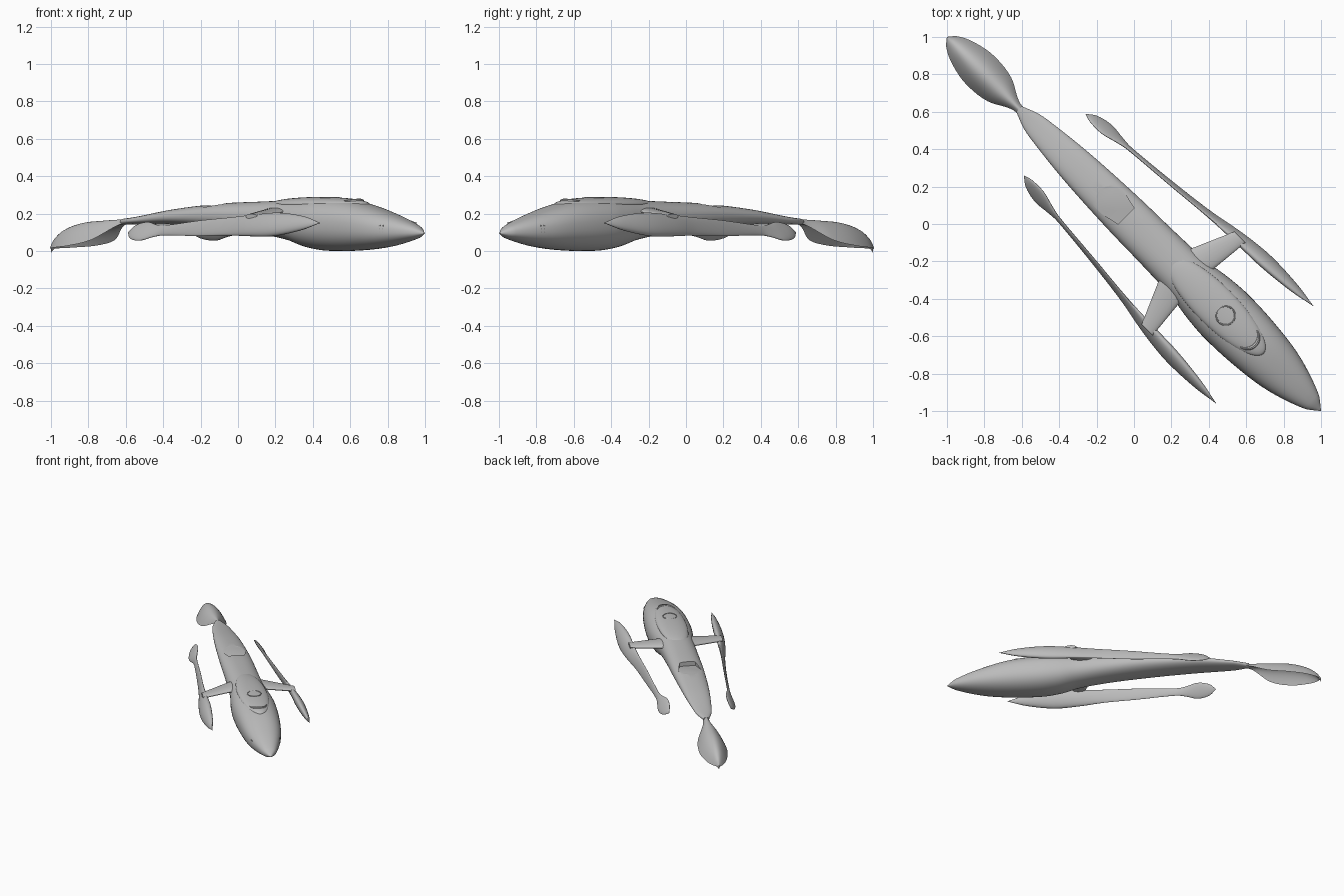
import bpy, bmesh, math
from mathutils import Matrix, Vector

cube = bpy.data.objects.get("Cube")
if cube:
    bpy.data.objects.remove(cube, do_unlink=True)

# The craft is built along +x (nose) and turned diagonally when placed
TURN = Matrix.Rotation(math.radians(-45), 4, 'Z')

hull_grey = bpy.data.materials.new("hull_grey")
hull_grey.use_nodes = True
GREY = (0.5, 0.5, 0.5, 1)
hull_grey.diffuse_color = GREY
hull_grey.node_tree.nodes["Principled BSDF"].inputs["Base Color"].default_value = GREY


def place(name, bm, angle=35):
    """Turn a bmesh into a shaded, coloured object."""
    bmesh.ops.remove_doubles(bm, verts=bm.verts, dist=0.0002)
    bmesh.ops.recalc_face_normals(bm, faces=bm.faces)
    bm.transform(TURN)
    mesh = bpy.data.meshes.new(name)
    bm.to_mesh(mesh)
    bm.free()
    mesh.materials.append(hull_grey)
    obj = bpy.data.objects.new(name, mesh)
    bpy.context.collection.objects.link(obj)
    shade(obj, angle)
    return obj


def shade(obj, angle):
    bpy.ops.object.select_all(action='DESELECT')
    obj.select_set(True)
    bpy.context.view_layer.objects.active = obj
    bpy.ops.object.shade_smooth_by_angle(angle=math.radians(angle))


def loft(rings):
    """Skin a list of equal-length point rings and cap both ends."""
    bm = bmesh.new()
    loops = [[bm.verts.new(p) for p in ring] for ring in rings]
    for a, b in zip(loops, loops[1:]):
        for i in range(len(a)):
            j = (i + 1) % len(a)
            bm.faces.new((a[i], a[j], b[j], b[i]))
    bm.faces.new(loops[0])
    bm.faces.new(loops[-1])
    return bm


def refine(stations, steps=5):
    """Cubic interpolation between stations, using the first column as length."""
    def slope(i, k):
        lo, hi = max(i - 1, 0), min(i + 1, len(stations) - 1)
        return (stations[hi][k] - stations[lo][k]) / (stations[hi][0] - stations[lo][0])

    result = []
    for i in range(len(stations) - 1):
        a, b = stations[i], stations[i + 1]
        span = b[0] - a[0]
        for s in range(steps):
            t = s / steps
            row = [a[0] + span * t]
            for k in range(1, len(a)):
                m, n = slope(i, k) * span, slope(i + 1, k) * span
                d = a[k] - b[k]
                row.append(a[k] + m * t - (3 * d + 2 * m + n) * t * t + (2 * d + m + n) * t ** 3)
            result.append(row)
    result.append(list(stations[-1]))
    return result


def oval(u, v, z, w, h, tilt=0, power=2, count=32):
    """Superellipse ring across the length axis, leaning by tilt."""
    points = []
    for i in range(count):
        a = math.tau * i / count
        c, s = math.cos(a), math.sin(a)
        p = max(w, 0.0005) * math.copysign(abs(c) ** (2 / power), c)
        q = max(h, 0.0005) * math.copysign(abs(s) ** (2 / power), s)
        points.append((u, v + p * math.cos(tilt) - q * math.sin(tilt),
                       z + p * math.sin(tilt) + q * math.cos(tilt)))
    return points


def tube(center, radius, thick, start, end, count=32):
    """Round bar bent along an arc on the deck."""
    rings = []
    for i in range(count + 1):
        a = start + (end - start) * i / count
        out = Vector((math.cos(a), math.sin(a), 0))
        taper = thick * (1 if end - start > 5 else 0.2 + math.sin(math.pi * i / count) * 0.8)
        rings.append([Vector(center) + out * (radius + taper * math.cos(b))
                      + Vector((0, 0, taper * math.sin(b)))
                      for b in (math.tau * k / 8 for k in range(8))])
    return loft(rings)


# Fuselage: length, half width, top, bottom
HULL = [
    (1.414, 0, .095, .094), (1.34, .055, .14, .065), (1.13, .125, .21, .022),
    (.92, .155, .262, .003), (.7, .165, .28, .001), (.56, .155, .278, .018),
    (.42, .135, .272, .055), (.2, .125, .265, .09), (-.1, .118, .255, .12),
    (-.45, .098, .225, .14), (-.7, .07, .19, .142), (-.78, .055, .18, .142),
    (-.87, .021, .172, .142)]
fuselage = place("fuselage", loft(
    [oval(u, 0, (t + b) / 2, w, (t - b) / 2, power=2.3, count=48)
     for u, w, t, b in refine(HULL)]))

# Sloping recess in the rear deck
outline = [(-.06, -.06), (-.06, .06), (-.17, .085), (-.25, .07), (-.265, 0), (-.25, -.07), (-.17, -.085)]
cutter = place("recess_cutter", loft(
    [[(u, v, .222 - (u + .06) * .11) for u, v in outline], [(u, v, .3) for u, v in outline]]))
cutter.hide_render = True
cut = fuselage.modifiers.new("recess", 'BOOLEAN')
cut.operation = 'DIFFERENCE'
cut.solver = 'EXACT'
cut.object = cutter
bpy.context.view_layer.objects.active = fuselage
bpy.ops.object.modifier_apply(modifier=cut.name)
bpy.data.objects.remove(cutter, do_unlink=True)
shade(fuselage, 35)

# Tail blade, an arched leaf: length, half width, crown height, edge height
BLADE = [
    (-.83, .021, .172, .155), (-.9, .03, .168, .13), (-1.02, .09, .162, .06),
    (-1.17, .106, .15, .03), (-1.3, .08, .115, .02), (-1.38, .04, .065, .015),
    (-1.414, .001, .02, .015)]
rings = []
for u, w, crown, edge in refine(BLADE):
    across = [i / 8 - 1 for i in range(17)]
    arch = [(t, edge + (crown - edge) * (1 - t * t)) for t in across]
    under = [(t, z - .03 * (1 - t * t)) for t, z in arch[1:-1]]
    rings.append([(u, w * t, z) for t, z in arch + under[::-1]])
place("tail_blade", loft(rings), 50)

# Canopy bubble
bm = bmesh.new()
bmesh.ops.create_uvsphere(bm, u_segments=48, v_segments=24, radius=1)
bm.transform(Matrix.Translation((.62, 0, .25)) @ Matrix.Diagonal((.36, .11, .039, 1)))
place("canopy", bm)
place("hatch_ring", tube((.693, 0, .286), .05, .004, 0, math.tau))
place("visor_ridge", tube((.85, 0, .268), .065, .012, -1.3, 1.3))

# Side pods with boom and paddle: length, offset, height, half width, half height, lean
POD = [
    (.99, .368, .15, 0, 0, .4), (.85, .364, .148, .02, .04, .42),
    (.64, .357, .142, .031, .068, .43), (.45, .345, .137, .024, .062, .4),
    (.25, .322, .132, .012, .05, .3), (0, .295, .122, .009, .043, .25),
    (-.3, .268, .11, .009, .028, .3), (-.37, .263, .107, .011, .038, .5),
    (-.46, .255, .105, .013, .06, .6), (-.55, .244, .103, .01, .042, .6),
    (-.6, .233, .1, 0, 0, .6)]
for side, label in ((1, "left"), (-1, "right")):
    place(label + "_pod", loft(
        [oval(u, side * v, z, w, h, side * lean) for u, v, z, w, h, lean in refine(POD)]))

    # Flat strut from fuselage to pod
    rings = []
    for mid, v, z, chord, thick in ((.378, .08, .215, .088, .02), (.45, .35, .185, .042, .014)):
        rings.append([(mid + chord * math.cos(a), side * v, z + thick * math.sin(a))
                      for a in (math.tau * i / 20 for i in range(20))])
    place(label + "_strut", loft(rings))

    # Column of small vents near the nose
    bm = bmesh.new()
    for row in range(3):
        for column in range(2):
            spot = Matrix.Translation((1.18 + column * .018, side * (.108 - column * .005), .1 + row * .018))
            bmesh.ops.create_cube(bm, size=.008, matrix=spot)
    place(label + "_vents", bm)
